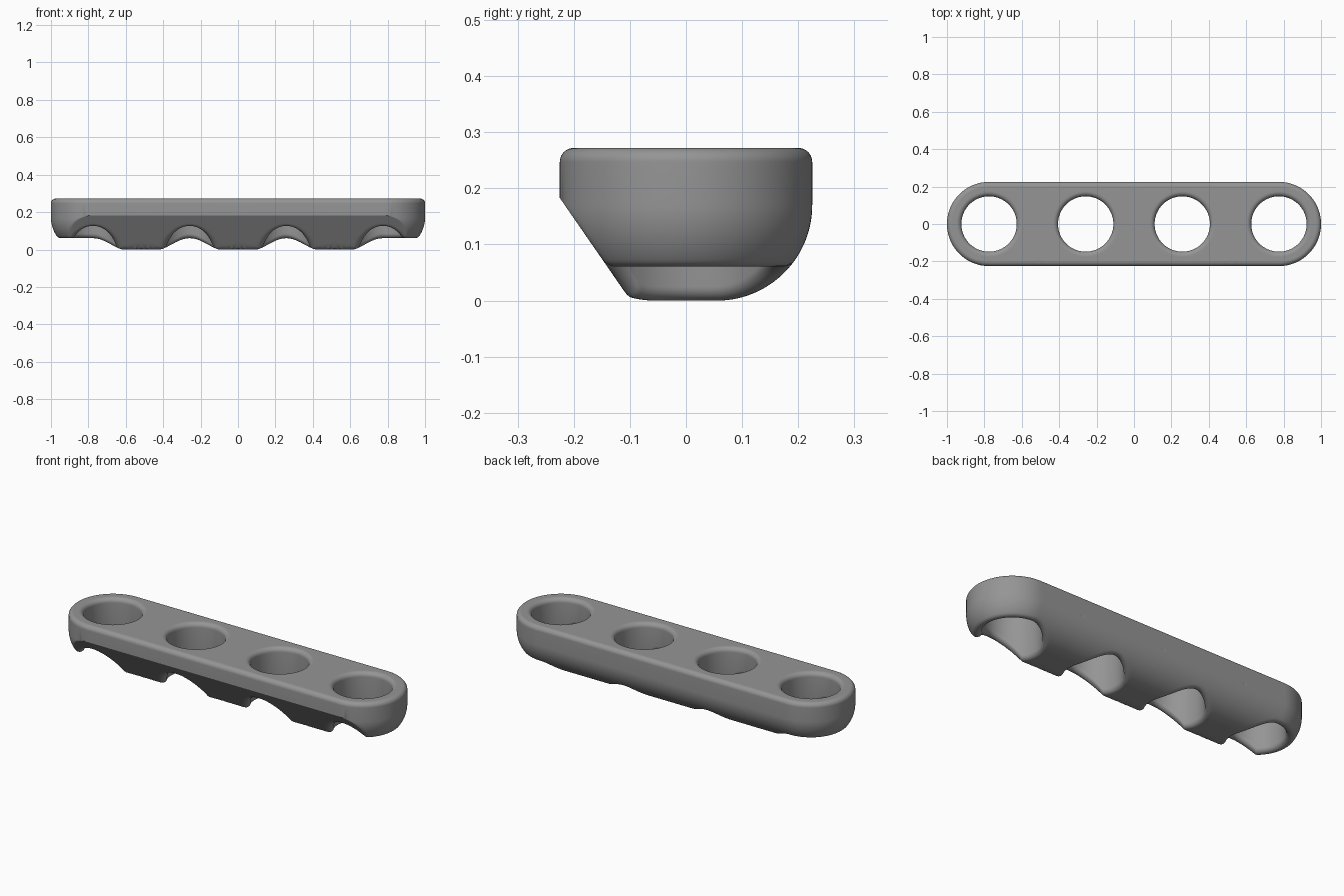
import bpy, bmesh, math

if "Cube" in bpy.data.objects:
    bpy.data.objects.remove(bpy.data.objects["Cube"])

R = 0.225        # half width and end radius of the bar
HOLE = 0.148     # finger hole radius
F = 0.025        # rounding radius of the edges
TOP = 0.272
END = 0.775      # x of the outer hole centres
HALF = END / 3   # half the distance between holes
ARC = 0.17       # radius of the lower rounding


def spine_distance(x, y):
    return min(R, math.hypot(max(abs(x) - END, 0), y))


def top_height(x, y):
    q = min(R - spine_distance(x, y), F)
    return TOP - F + math.sqrt(max(F * F - (F - q) ** 2, 0))


def bottom_height(x, y):
    # rounded underside, cut by the sloping front face
    p = max(spine_distance(x, y) - (R - ARC), 0)
    a = ARC - math.sqrt(max(ARC * ARC - p * p, 0))
    b = 0.183 - 1.447 * (y + R)
    k = 0.008
    return max(a, b) + max(k - abs(a - b), 0) ** 2 / (4 * k)


def section(cx, bx, by):
    """Closed radial section from the hole wall to a boundary point."""
    dist = math.hypot(bx, by)
    ux, uy = bx / dist, by / dist
    span = dist - HOLE
    ds = [F * (1 - math.cos(i / 8 * math.pi / 2)) for i in range(9)]
    ds += [F + (span - F) * math.sin(i / 22 * math.pi / 2) for i in range(1, 23)]

    def at(d):
        return cx + ux * (HOLE + d), uy * (HOLE + d)

    def ball(d):
        return math.sqrt(max(F * F - (d - F) ** 2, 0))

    # rolling-ball rounding of the lower hole edge
    zc, touch = max((bottom_height(*at(d)) + ball(d), d)
                    for d in (2 * F * i / 60 for i in range(61)))
    upper, lower = [], []
    for d in ds:
        x, y = at(d)
        drop = F - ball(d) if d < F else 0
        upper.append((x, y, top_height(x, y) - drop))
        lower.append((x, y, zc - ball(d) if d < touch else bottom_height(x, y)))
    return upper + lower[::-1], len(upper)


def add_panel(bm, cx, side, boundary):
    """Half of the bar around one hole; boundary points are (x, y, on_seam)."""
    cols = []
    for bx, by, seam in boundary:
        pts, n = section(cx, side * bx, by)
        cols.append(([bm.verts.new(p) for p in pts], n, seam))
    for (a, n, sa), (b, _, sb) in zip(cols, cols[1:]):
        for i in range(len(a)):
            if i == n - 1 and sa and sb:
                continue   # open where neighbouring panels join
            j = (i + 1) % len(a)
            bm.faces.new((a[i], a[j], b[j], b[i]))


# panel outlines: straight joint between holes, and round bar end
edge = [(HALF * i / 12, R, False) for i in range(12)]
seam = [(HALF, R * math.sin(math.pi / 2 * i / 20), True) for i in range(20, -21, -1)]
inner = edge + seam + [(x, -y, s) for x, y, s in reversed(edge)]
outer = [(R * math.sin(math.pi * i / 64), R * math.cos(math.pi * i / 64), False)
         for i in range(65)]

bm = bmesh.new()
for k in range(4):
    cx = -END + 2 * HALF * k
    for side in (-1, 1):
        is_end = (k == 0 and side < 0) or (k == 3 and side > 0)
        add_panel(bm, cx, side, outer if is_end else inner)
bmesh.ops.remove_doubles(bm, verts=bm.verts, dist=0.00005)
bmesh.ops.recalc_face_normals(bm, faces=bm.faces)

mesh = bpy.data.meshes.new("grip_bar")
bm.to_mesh(mesh)
bm.free()
bar = bpy.data.objects.new("grip_bar", mesh)
bpy.context.collection.objects.link(bar)

grey = bpy.data.materials.new("mid_grey")
grey.diffuse_color = (0.3, 0.3, 0.3, 1)
grey.use_nodes = True
grey.node_tree.nodes["Principled BSDF"].inputs["Base Color"].default_value = grey.diffuse_color
mesh.materials.append(grey)

bpy.context.view_layer.objects.active = bar
bar.select_set(True)
bpy.ops.object.shade_smooth_by_angle(angle=math.radians(25))
